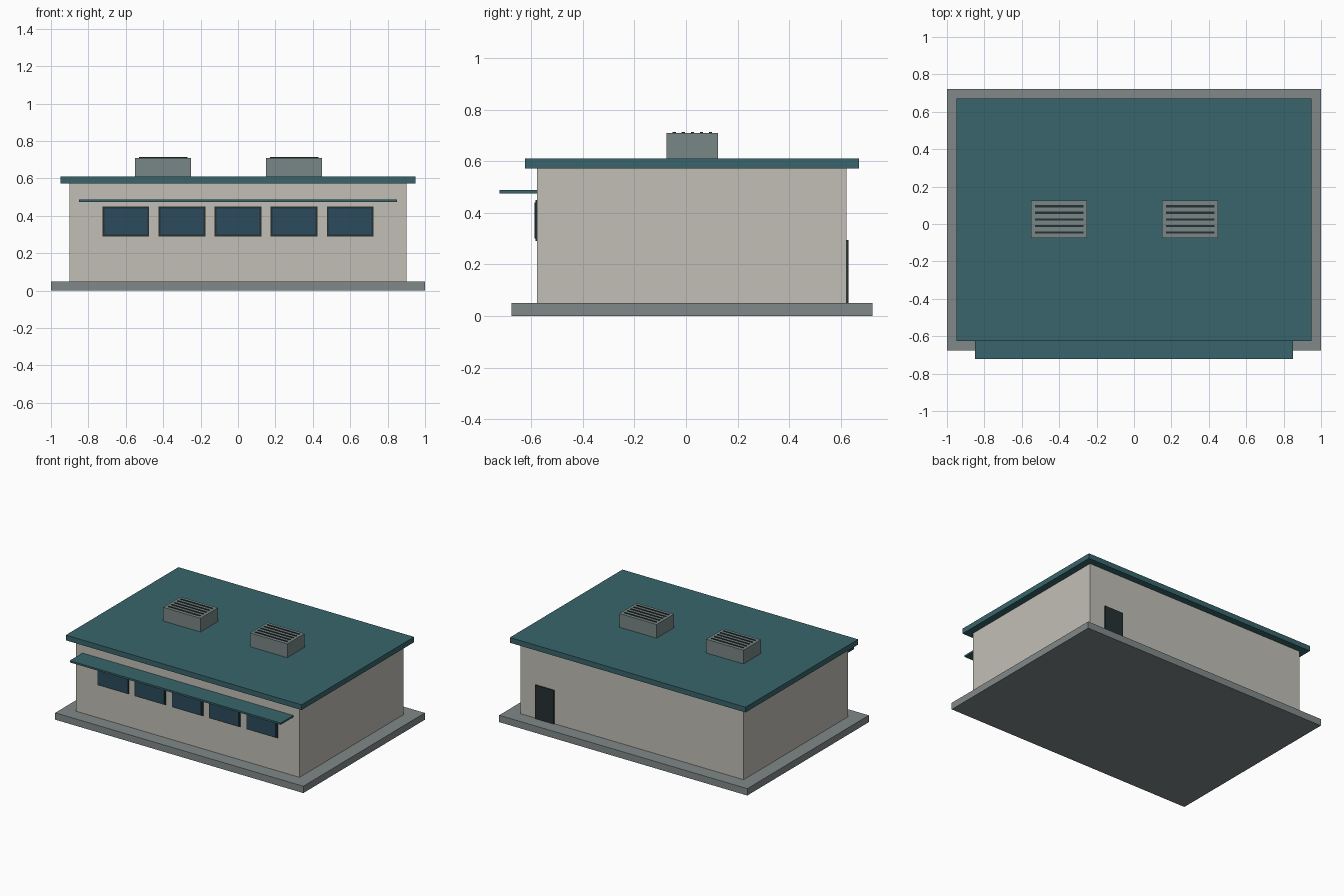
import bpy

if "Cube" in bpy.data.objects:
    bpy.data.objects.remove(bpy.data.objects["Cube"])


def material(name, rgb):
    m = bpy.data.materials.new(name)
    m.diffuse_color = (*rgb, 1)
    m.use_nodes = True
    m.node_tree.nodes["Principled BSDF"].inputs["Base Color"].default_value = m.diffuse_color
    return m


TEAL = material("teal_metal", (0.04, 0.13, 0.145))
WALL = material("beige_wall", (0.54, 0.52, 0.47))
CONCRETE = material("concrete", (0.22, 0.25, 0.25))
UNIT = material("unit_grey", (0.19, 0.24, 0.24))
DARK = material("dark_trim", (0.02, 0.03, 0.032))
GLASS = material("blue_glass", (0.025, 0.07, 0.11))


def box(name, x, y, z, mat):
    """Box from (min, max) ranges on each axis."""
    bpy.ops.mesh.primitive_cube_add(size=1)
    ob = bpy.context.object
    ob.name = name
    ob.location = [(r[0] + r[1]) / 2 for r in (x, y, z)]
    ob.scale = [r[1] - r[0] for r in (x, y, z)]
    bpy.ops.object.transform_apply(location=True, rotation=False, scale=True)
    ob.data.materials.append(mat)
    return ob


def around(c, size):
    return (c - size / 2, c + size / 2)


FRONT, BACK = -0.577, 0.622   # wall planes
MID = 0.0225                  # centre of the building in y

# Main volumes
box("base_slab", (-1, 1), (-0.676, 0.7225), (0, 0.05), CONCRETE)
box("walls", (-0.9, 0.9), (FRONT, BACK), (0.05, 0.572), WALL)
box("roof", (-0.95, 0.95), (-0.625, 0.671), (0.572, 0.61), TEAL)
box("canopy", (-0.85, 0.85), (-0.7225, FRONT), (0.475, 0.488), TEAL)

# Row of front windows
for i in range(5):
    x = -0.6 + 0.3 * i
    box(f"window_frame_{i + 1}", around(x, 0.25), (FRONT - 0.006, FRONT + 0.01),
        around(0.37, 0.16), DARK)
    box(f"window_glass_{i + 1}", around(x, 0.23), (FRONT - 0.011, FRONT + 0.005),
        around(0.37, 0.14), GLASS)

# Back door
box("back_door", around(0.7, 0.15), (BACK - 0.01, BACK + 0.008), (0.05, 0.295), DARK)

# Rooftop units with vent slats
for n, x in enumerate((-0.4, 0.3), 1):
    box(f"roof_unit_{n}", around(x, 0.3), around(MID + 0.002, 0.2), (0.61, 0.71), UNIT)
    for k in range(5):
        box(f"roof_unit_{n}_slat_{k + 1}", around(x, 0.26),
            around(MID + 0.035 * (k - 2) + 0.002, 0.012), (0.705, 0.714), DARK)
